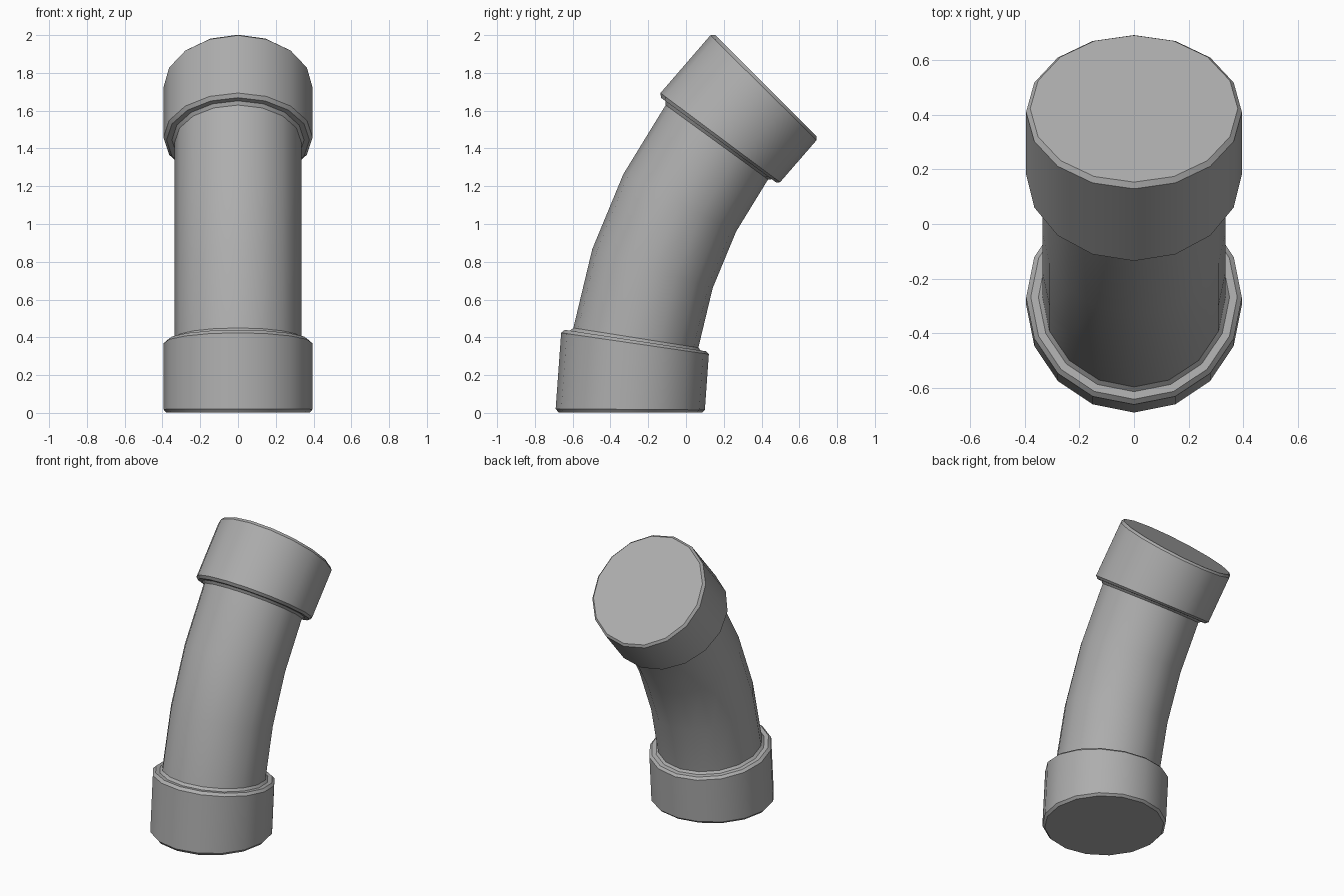
import bpy, bmesh
from math import sin, cos, pi, radians

if "Cube" in bpy.data.objects:
    bpy.data.objects.remove(bpy.data.objects["Cube"])

SIDES = 16
BEND_R, CY, CZ = 2.40, 2.105, 0.022      # bend radius and its centre in the y-z plane

# Half profile as (bend angle, section radius, shift along the path)
collar = [(0, 0.38, -0.02), (0.4, 0.395, -0.02),       # chamfered end cap
          (8.27, 0.395, 0), (8.65, 0.378, 0),          # chamfered inner rim
          (8.65, 0.35, 0), (9, 0.335, 0)]              # small lip onto the pipe
pipe = [(18, 0.335, 0)]
half = collar + pipe
rings = half + [(45 - a, r, -s) for a, r, s in reversed(half)]


def ring_verts(bm, angle, radius, shift):
    t = radians(angle)
    verts = []
    for i in range(SIDES):
        a = 2 * pi * i / SIDES
        d = BEND_R + radius * cos(a)
        verts.append(bm.verts.new((radius * sin(a),
                                   CY - d * cos(t) + shift * sin(t),
                                   CZ + d * sin(t) + shift * cos(t))))
    return verts


# Pipe with a collar at each end, swept round the bend
bm = bmesh.new()
loops = [ring_verts(bm, *r) for r in rings]
for lo, hi in zip(loops, loops[1:]):
    for i in range(SIDES):
        j = (i + 1) % SIDES
        bm.faces.new((lo[i], lo[j], hi[j], hi[i]))
bm.faces.new(loops[0])
bm.faces.new(loops[-1])
bmesh.ops.recalc_face_normals(bm, faces=bm.faces[:])

mesh = bpy.data.meshes.new("pipe_elbow")
bm.to_mesh(mesh)
bm.free()
obj = bpy.data.objects.new("pipe_elbow", mesh)
bpy.context.collection.objects.link(obj)

# Darker grey surface
grey = bpy.data.materials.new("dark_grey")
grey.diffuse_color = (0.42, 0.42, 0.42, 1)
grey.use_nodes = True
grey.node_tree.nodes["Principled BSDF"].inputs["Base Color"].default_value = grey.diffuse_color
mesh.materials.append(grey)

bpy.context.view_layer.objects.active = obj
obj.select_set(True)
bpy.ops.object.shade_smooth_by_angle(angle=radians(30))
